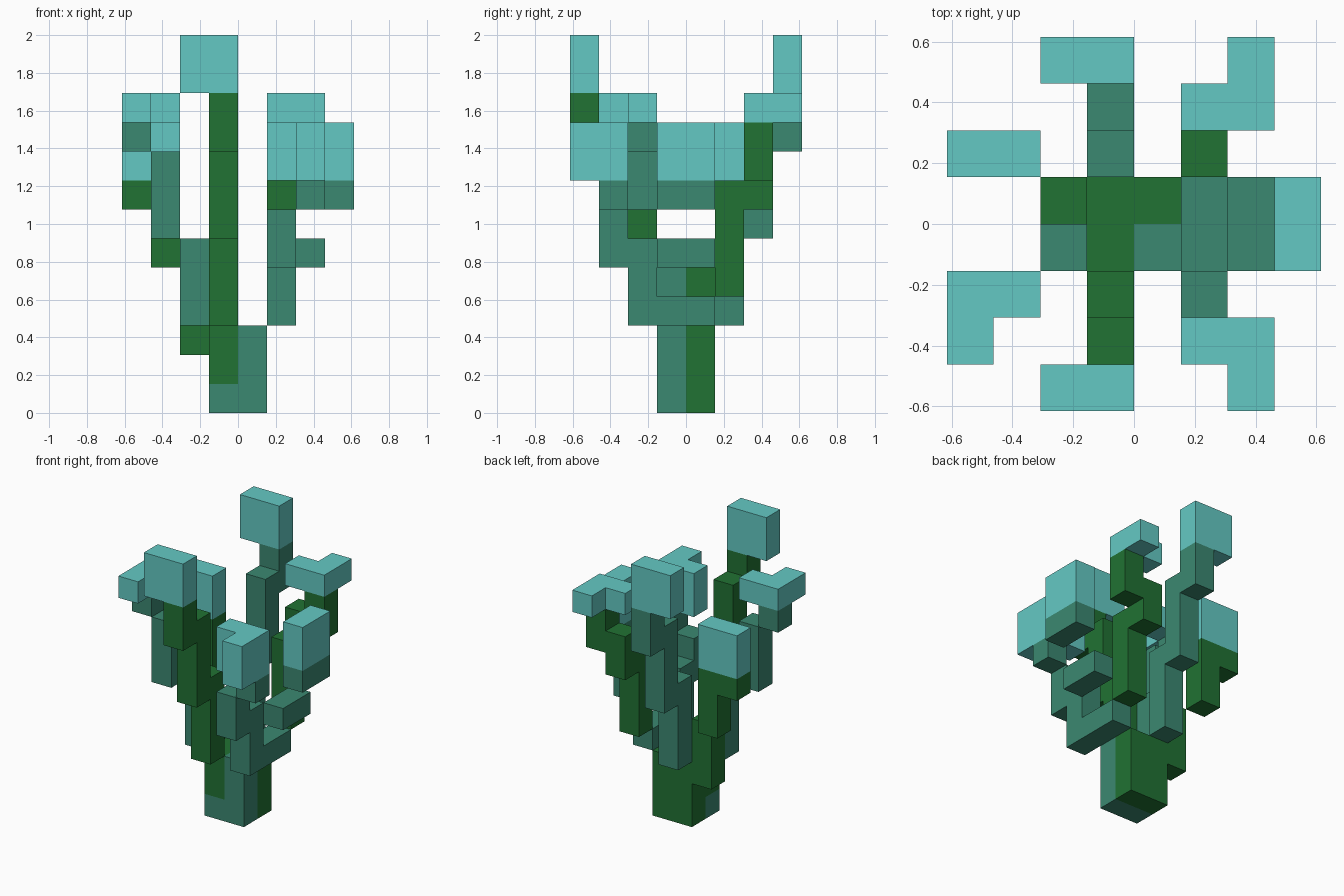
import bpy
import bmesh
from mathutils import Vector

cube = bpy.data.objects.get("Cube")
if cube:
    bpy.data.objects.remove(cube, do_unlink=True)

U = 2 / 13  # edge of one block


def material(name, rgb):
    m = bpy.data.materials.new(name)
    m.use_nodes = True
    m.diffuse_color = (*rgb, 1)
    m.node_tree.nodes["Principled BSDF"].inputs["Base Color"].default_value = (*rgb, 1)
    return m


DARK = material("dark green", (0.015, 0.168, 0.033))
MID = material("grey green", (0.044, 0.246, 0.165))
TEAL = material("pale teal", (0.127, 0.584, 0.552))


def finish(name, bm, mats):
    bmesh.ops.recalc_face_normals(bm, faces=bm.faces)
    bmesh.ops.scale(bm, vec=(U, U, U), verts=bm.verts)
    mesh = bpy.data.meshes.new(name)
    bm.to_mesh(mesh)
    bm.free()
    for m in mats:
        mesh.materials.append(m)
    ob = bpy.data.objects.new(name, mesh)
    bpy.context.collection.objects.link(ob)


def blocks(name, cells, z0, z1, mat):
    """Upright prism over a footprint of unit cells."""
    bm = bmesh.new()
    corners = ((0, 0), (1, 0), (1, 1), (0, 1))
    for x, y in cells:
        bm.faces.new([bm.verts.new((x + a, y + b, z0)) for a, b in corners])
    bmesh.ops.remove_doubles(bm, verts=bm.verts, dist=0.001)
    bmesh.ops.dissolve_limit(bm, angle_limit=0.01, verts=bm.verts, edges=bm.edges)
    base = list(bm.faces)
    ext = bmesh.ops.extrude_face_region(bm, geom=base, use_keep_orig=True)
    top = [v for v in ext["geom"] if isinstance(v, bmesh.types.BMVert)]
    bmesh.ops.translate(bm, vec=(0, 0, z1 - z0), verts=top)
    finish(name, bm, [mat])


def arm(name, mat, stems, bloom, z0, z1):
    """Stem blocks (x, y, bottom, top) carrying one bloom."""
    for n, (x, y, a, b) in enumerate(stems, 1):
        blocks(f"{name}_stem_{n}", [(x, y)], a, b, mat)
    blocks(f"{name}_bloom", bloom, z0, z1, TEAL)


# Trunk, cut into two-tone patches
bm = bmesh.new()
bmesh.ops.create_cube(bm, size=2)
bmesh.ops.translate(bm, vec=(0, 0, 1), verts=bm.verts)
bmesh.ops.scale(bm, vec=(1, 1, 1.5), verts=bm.verts)
for co, no in (((0, 0, 0), (1, 0, 0)), ((0, 0, 0), (0, 1, 0)), ((0, 0, 1), (0, 0, 1))):
    bmesh.ops.bisect_plane(bm, geom=bm.verts[:] + bm.edges[:] + bm.faces[:],
                           plane_co=Vector(co), plane_no=Vector(no))
for f in bm.faces:
    c = f.calc_center_median()
    f.material_index = 0 if c.y > 0 or (c.x < 0 and c.z > 1) else 1
finish("trunk", bm, [DARK, MID])

# Front and back arms mirror each other
for name, mat, side in (("front_arm", DARK, -1), ("back_arm", MID, 1)):
    row = lambda k: k if side > 0 else -k - 1
    arm(name, mat,
        [(-1, row(1), 3, 7), (-1, row(2), 6, 10), (-1, row(3), 9, 11)],
        [(-2, row(3)), (-1, row(3))], 11, 13)

# Two arms on the right-hand side (-x)
arm("front_right_arm", MID,
    [(-2, -1, 3, 6), (-3, -2, 6, 9), (-4, -2, 9, 10)],
    [(-4, -2), (-3, -2), (-4, -3)], 10, 11)
arm("back_right_arm", DARK,
    [(-2, 0, 2, 5), (-3, 1, 5, 8), (-4, 1, 7, 8)],
    [(-4, 1), (-3, 1)], 8, 10)

# Two arms on the left-hand side (+x)
arm("front_left_arm", MID,
    [(1, -2, 3, 6), (1, -3, 5, 7), (2, -3, 7, 8)],
    [(1, -3), (2, -3), (2, -4)], 8, 10)
arm("back_left_arm", DARK,
    [(1, 1, 4, 8), (1, 2, 7, 9), (2, 2, 8, 10)],
    [(1, 2), (2, 2), (2, 3)], 10, 11)

# Wide stepped arm on the left
for n, (x, a, b, mat) in enumerate(((1, 3, 4, MID), (2, 5, 6, MID),
                                    (3, 7, 8, MID), (3, 8, 10, TEAL)), 1):
    part = "bloom" if mat == TEAL else f"step_{n}"
    blocks(f"left_arm_{part}", [(x, -1), (x, 0)], a, b, mat)
